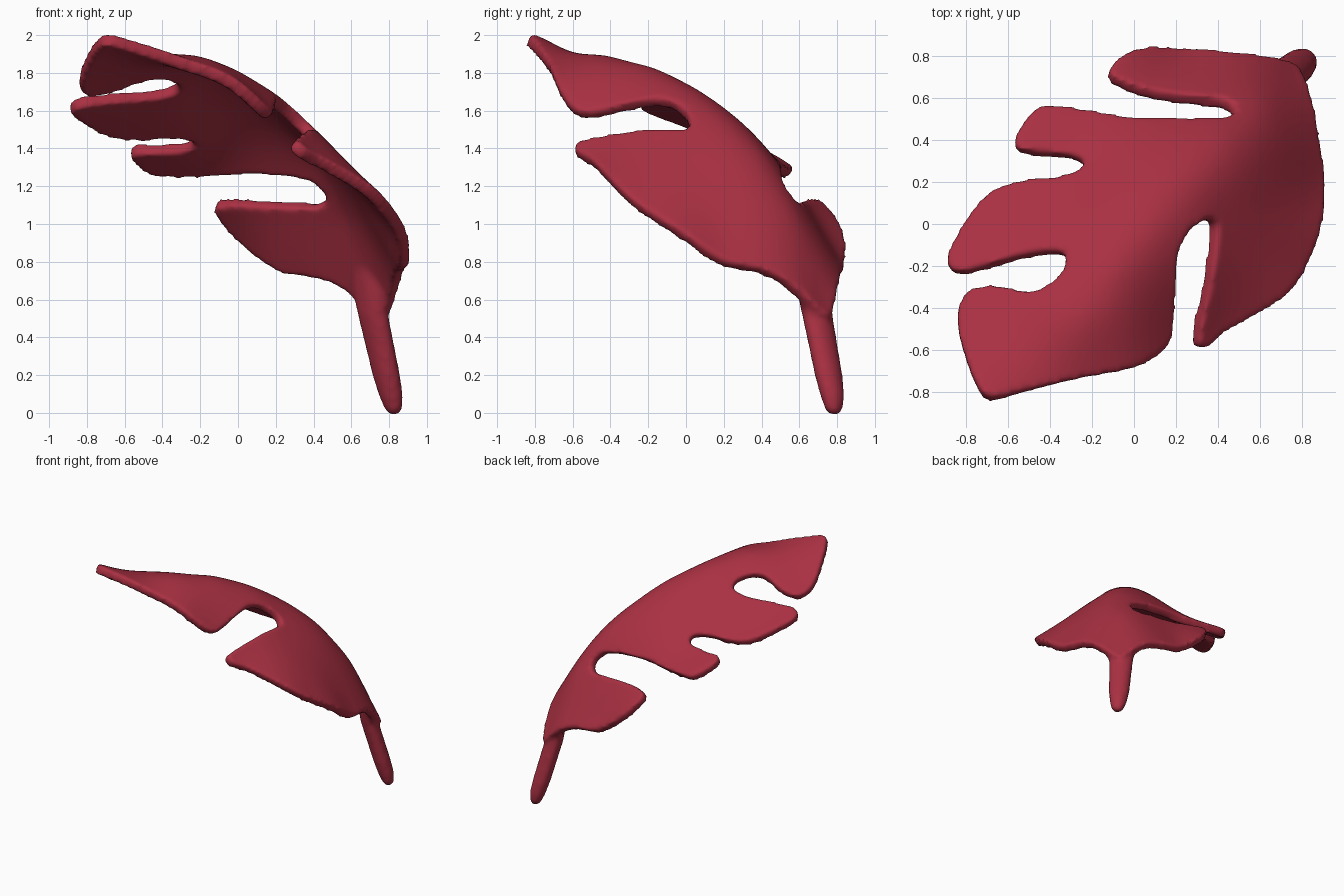
import bpy, bmesh, math
from mathutils import Vector
from mathutils.geometry import delaunay_2d_cdt

if "Cube" in bpy.data.objects:
    bpy.data.objects.remove(bpy.data.objects["Cube"])

# Leaf outline seen from above, starting at the stem
outline = [
    (.76, .74), (.66, .775), (.44, .80), (.22, .82), (0, .82), (-.12, .73), (-.10, .68),
    (.10, .61), (.38, .58), (.45, .56), (.47, .515), (.38, .485), (0, .49), (-.12, .51),
    (-.37, .55), (-.45, .55), (-.53, .47), (-.57, .37), (-.52, .34), (-.31, .32), (-.24, .29),
    (-.25, .25), (-.38, .21), (-.5, .20), (-.66, .16), (-.75, .08), (-.83, -.04), (-.89, -.18),
    (-.84, -.235), (-.68, -.2), (-.5, -.15), (-.34, -.14), (-.32, -.19), (-.37, -.27),
    (-.48, -.33), (-.66, -.30), (-.77, -.32), (-.82, -.37), (-.84, -.45), (-.82, -.58),
    (-.74, -.79), (-.68, -.835), (-.57, -.81), (-.25, -.73), (0, -.68), (.13, -.6),
    (.17, -.5), (.185, -.25), (.21, -.1), (.28, -.01), (.35, .02), (.38, -.02), (.34, -.3),
    (.29, -.57), (.33, -.59), (.42, -.51), (.62, -.40), (.72, -.33), (.80, -.22),
    (.88, 0), (.89, .2), (.86, .4), (.82, .62)]

# Height samples along the rim and over the ridge
heights = [
    (.74, .71, .56), (.66, .775, .59), (.82, .62, .60), (.22, .82, .76), (0, .82, .93),
    (-.12, .73, 1.07), (.1, .61, 1.11), (.46, .52, 1.16), (.38, .485, 1.24), (0, .49, 1.28),
    (-.37, .55, 1.27), (-.57, .37, 1.38), (-.25, .27, 1.44), (-.57, .18, 1.47),
    (-.75, .08, 1.51), (-.88, -.18, 1.61), (-.5, -.15, 1.68), (-.33, -.19, 1.74),
    (-.42, -.31, 1.79), (-.72, -.31, 1.71), (-.84, -.45, 1.74), (-.82, -.58, 1.83),
    (-.70, -.81, 1.97), (-.25, -.73, 1.83), (0, -.68, 1.72), (.14, -.58, 1.59),
    (.185, -.25, 1.63), (.28, -.01, 1.58), (.37, 0, 1.49), (.31, -.58, 1.40),
    (.42, -.51, 1.33), (.72, -.33, 1.15), (.8, -.22, 1.06), (.88, 0, .92), (.88, .2, .80),
    (-.25, -.45, 1.86), (-.1, -.2, 1.80), (.1, 0, 1.69), (.3, .2, 1.52), (.42, .4, 1.33),
    (.4, .1, 1.46), (.6, .1, 1.24), (.6, .55, 1.03), (.68, .65, .76)]


def kernel(ax, ay, bx, by):
    r2 = (ax - bx) ** 2 + (ay - by) ** 2
    return r2 * math.log(r2) if r2 > 1e-12 else 0.0


def solve(m):
    n = len(m)
    for i in range(n):
        p = max(range(i, n), key=lambda r: abs(m[r][i]))
        m[i], m[p] = m[p], m[i]
        for r in range(n):
            if r != i:
                f = m[r][i] / m[i][i]
                m[r] = [a - f * b for a, b in zip(m[r], m[i])]
    return [m[i][n] / m[i][i] for i in range(n)]


# Thin-plate surface through the height samples
rows = [[kernel(x, y, a, b) + (.003 if i == j else 0) for j, (a, b, _) in enumerate(heights)]
        + [1, x, y, z] for i, (x, y, z) in enumerate(heights)]
for k in range(3):
    rows.append([(1, x, y)[k] for x, y, _ in heights] + [0, 0, 0, 0])
weights = solve(rows)


def leaf_z(x, y):
    z = weights[-3] + weights[-2] * x + weights[-1] * y
    return z + sum(w * kernel(x, y, a, b) for w, (a, b, _) in zip(weights, heights))


def smooth_loop(points, steps=3):
    pts, out = [Vector(p) for p in points], []
    n = len(pts)
    for i in range(n):
        p, q = pts[i], pts[(i + 1) % n]
        d = (q - p).length
        t0 = (q - pts[i - 1]).normalized() * d
        t1 = (pts[(i + 2) % n] - p).normalized() * d
        for s in range(steps):
            t = s / steps
            out.append(p * (2*t**3 - 3*t*t + 1) + t0 * (t**3 - 2*t*t + t)
                       + q * (3*t*t - 2*t**3) + t1 * (t**3 - t*t))
    return out


def make_object(name, verts, faces):
    mesh = bpy.data.meshes.new(name)
    mesh.from_pydata(verts, [], faces)
    bm = bmesh.new()
    bm.from_mesh(mesh)
    bmesh.ops.recalc_face_normals(bm, faces=bm.faces)
    bm.to_mesh(mesh)
    bm.free()
    ob = bpy.data.objects.new(name, mesh)
    bpy.context.collection.objects.link(ob)
    return ob


# Leaf blade: filled outline lifted onto the surface, then thickened
rim = smooth_loop(outline)
count = len(rim)
grid = [Vector((i * .04, j * .04)) for i in range(-23, 24) for j in range(-22, 22)]
grid = [g for g in grid if min((g - r).length for r in rim) > .018]
flat, _, tris, *_ = delaunay_2d_cdt(
    rim + grid, [(i, (i + 1) % count) for i in range(count)], [], 1, 1e-5)
leaf = make_object("leaf", [(p.x, p.y, leaf_z(p.x, p.y)) for p in flat], tris)
solid = leaf.modifiers.new("thickness", 'SOLIDIFY')
solid.thickness = .07
solid.offset = 0
bpy.context.view_layer.objects.active = leaf
leaf.select_set(True)
bpy.ops.object.modifier_apply(modifier=solid.name)

# Stem: elliptical rings (x, y, z, half width, half depth)
rings = [(.825, .785, -.01, .025, .025), (.823, .783, .02, .05, .045), (.81, .775, .09, .068, .06),
         (.785, .755, .2, .082, .066), (.75, .725, .36, .088, .066), (.715, .695, .52, .095, .066),
         (.70, .68, .62, .11, .06), (.665, .65, .78, .09, .035)]
sides, verts, faces = 16, [], []
for x, y, z, a, b in rings:
    for k in range(sides):
        u = a * math.cos(math.tau * k / sides) * math.sqrt(.5)
        v = b * math.sin(math.tau * k / sides) * math.sqrt(.5)
        verts.append((x + u + v, y - u + v, z))
for i in range(len(rings) - 1):
    for k in range(sides):
        n = (k + 1) % sides
        faces.append((i*sides + k, i*sides + n, (i+1)*sides + n, (i+1)*sides + k))
faces += [list(range(sides)), list(range(len(verts) - sides, len(verts)))]
stem = make_object("stem", verts, faces)

# Blend the stem into the blade and round the rims
stem.select_set(True)
bpy.ops.object.join()
remesh = leaf.modifiers.new("blend", 'REMESH')
remesh.mode = 'VOXEL'
remesh.voxel_size = .018
remesh.use_smooth_shade = True
soften = leaf.modifiers.new("soften", 'SMOOTH')
soften.factor = .5
soften.iterations = 6

red = bpy.data.materials.new("leaf_red")
red.diffuse_color = (.40, .03, .055, 1)
red.use_nodes = True
red.node_tree.nodes["Principled BSDF"].inputs["Base Color"].default_value = red.diffuse_color
leaf.data.materials.clear()
leaf.data.materials.append(red)
